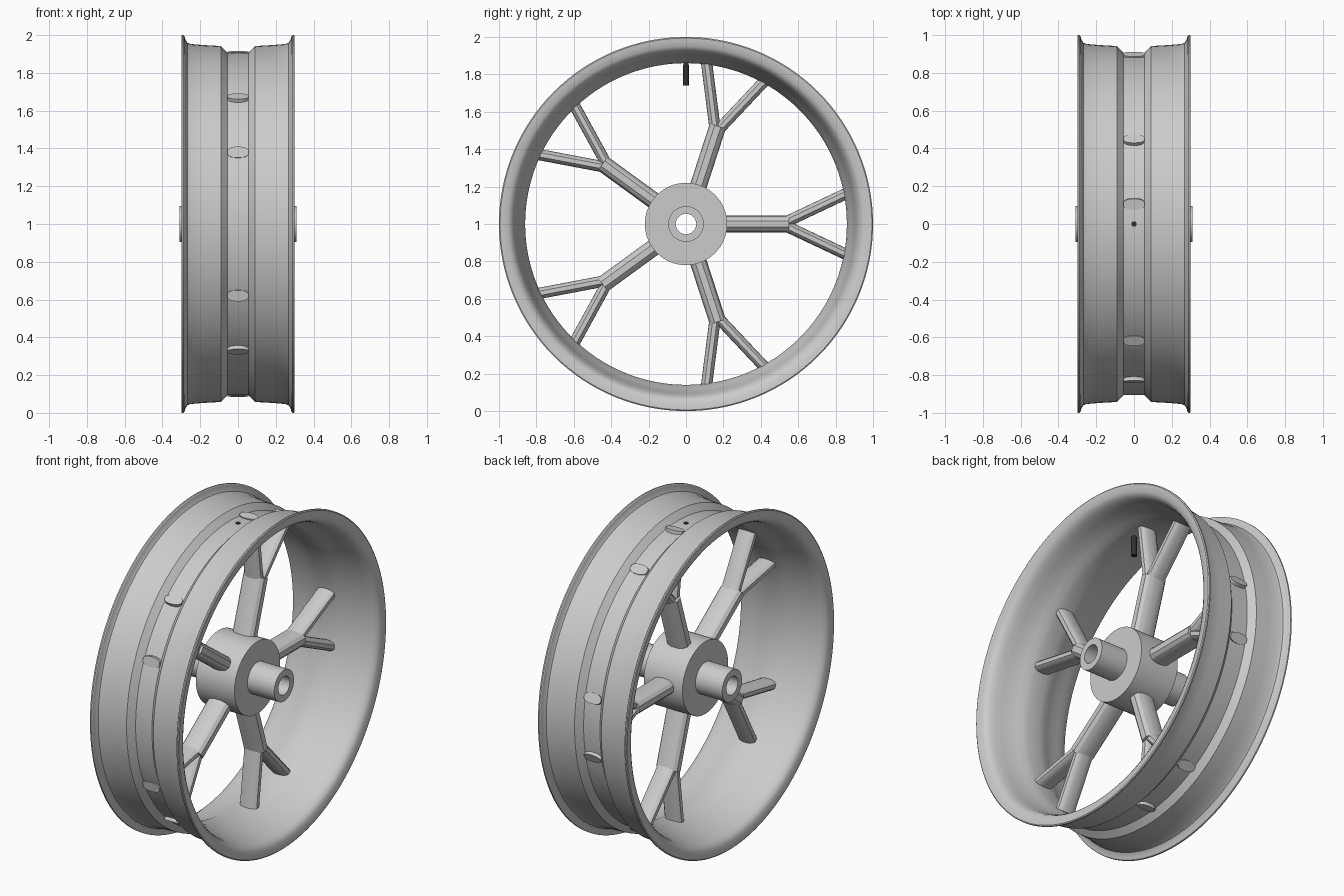
import bpy, bmesh, math
from mathutils import Vector, Matrix

if "Cube" in bpy.data.objects:
    bpy.data.objects.remove(bpy.data.objects["Cube"])

CENTRE = Vector((0, 0, 1))


def finish(name, bm, angle=30):
    bmesh.ops.recalc_face_normals(bm, faces=bm.faces)
    me = bpy.data.meshes.new(name)
    bm.to_mesh(me)
    bm.free()
    ob = bpy.data.objects.new(name, me)
    bpy.context.collection.objects.link(ob)
    ob.location = CENTRE
    bpy.ops.object.select_all(action='DESELECT')
    bpy.context.view_layer.objects.active = ob
    ob.select_set(True)
    bpy.ops.object.shade_smooth_by_angle(angle=math.radians(angle))
    return ob


def revolve(name, profile, n, angle=30):
    """Turn a closed (x, radius) profile around the x axis."""
    bm = bmesh.new()
    rings = []
    for i in range(n):
        a = 2 * math.pi * i / n
        rings.append([bm.verts.new((x, r * math.cos(a), r * math.sin(a))) for x, r in profile])
    m = len(profile)
    for i in range(n):
        p, q = rings[i], rings[(i + 1) % n]
        for j in range(m):
            k = (j + 1) % m
            bm.faces.new((p[j], p[k], q[k], q[j]))
    return finish(name, bm, angle)


# bar section: flat nose on each side, chamfers, bulged flanks
quarter = [(1.0, 0.38), (0.78, 0.76), (0.5, 0.93), (0.2, 1.0)]
half = quarter + [(-x, w) for x, w in reversed(quarter)]
SECTION = half + [(x, -w) for x, w in reversed(half)]


def bar(bm, start, end, hx, hw, rot):
    """Straight bar in the wheel plane between (y, z) points."""
    s, e = Vector((0, *start)), Vector((0, *end))
    d = (e - s).normalized()
    side = Vector((0, -d.z, d.y))
    rings = [[bm.verts.new(rot @ (c + Vector((x * hx, 0, 0)) + side * (w * hw)))
              for x, w in SECTION] for c in (s, e)]
    n = len(SECTION)
    for j in range(n):
        k = (j + 1) % n
        bm.faces.new((rings[0][j], rings[0][k], rings[1][k], rings[1][j]))
    for ring in rings:
        bm.faces.new(ring)


# rim: outer side from centre to flange, then inner side back to centre
outer = [(0.055, 0.905), (0.09, 0.942), (0.18, 0.947), (0.25, 0.953), (0.268, 0.96),
         (0.278, 0.975), (0.283, 0.995), (0.288, 1.0), (0.296, 1.0), (0.30, 0.994)]
inner = [(0.298, 0.975), (0.293, 0.95), (0.284, 0.934), (0.265, 0.922), (0.24, 0.912),
         (0.20, 0.904), (0.15, 0.893), (0.11, 0.88), (0.075, 0.866), (0.04, 0.86)]
side = outer + inner
revolve("rim", side + [(-x, r) for x, r in reversed(side)], 128)

# hub barrel with axle tube and through bore
hub = [(0.31, 0.055), (0.31, 0.095), (0.13, 0.095), (0.13, 0.22)]
revolve("hub", hub + [(-x, r) for x, r in reversed(hub)], 64)

# five forked spokes, branch tips poke slightly through the rim channel
for i in range(5):
    rot = Matrix.Rotation(math.radians(72 * i), 3, 'X')
    bm = bmesh.new()
    bar(bm, (0.15, 0), (0.55, 0), 0.07, 0.045, rot)
    for s in (1, -1):
        bar(bm, (0.52, s * 0.004), (0.899, s * 0.183), 0.056, 0.03, rot)
    finish(f"spoke_{i + 1}", bm, 25)

# valve stem with a slightly wider cap
bm = bmesh.new()
for r, z0, z1 in ((0.014, 0.78, 0.908), (0.017, 0.74, 0.85)):
    bmesh.ops.create_cone(bm, cap_ends=True, segments=16, radius1=r, radius2=r, depth=z1 - z0,
                          matrix=Matrix.Translation((0, 0, (z0 + z1) / 2)))
valve = finish("valve_stem", bm)
dark = bpy.data.materials.new("dark_rubber")
dark.diffuse_color = (0.03, 0.03, 0.03, 1)
dark.use_nodes = True
dark.node_tree.nodes["Principled BSDF"].inputs["Base Color"].default_value = dark.diffuse_color
valve.data.materials.append(dark)
